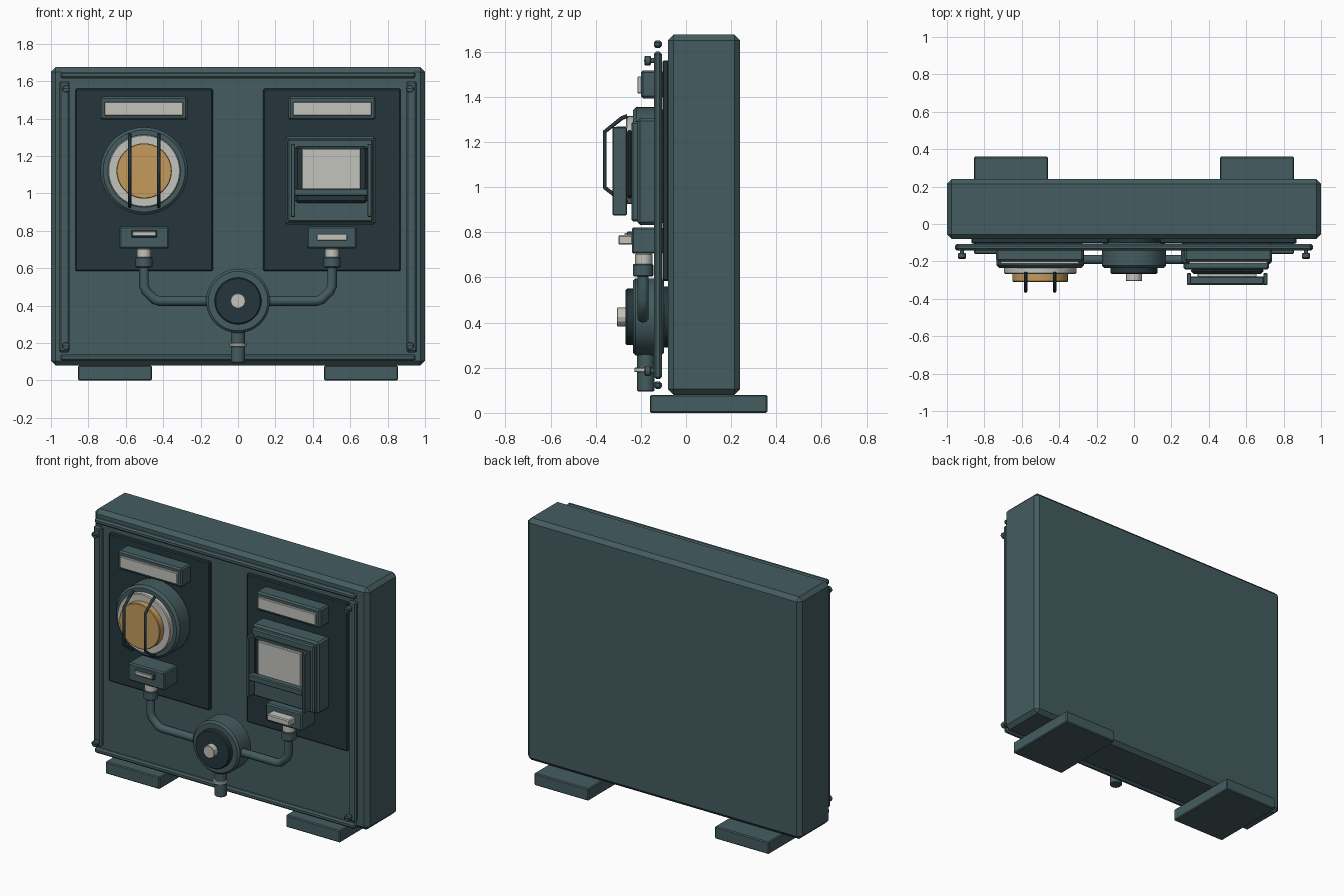
import bpy, bmesh, math
from mathutils import Matrix

if "Cube" in bpy.data.objects:
    bpy.data.objects.remove(bpy.data.objects["Cube"])


def mat(name, col):
    m = bpy.data.materials.new(name)
    m.diffuse_color = (*col, 1)
    m.use_nodes = True
    m.node_tree.nodes["Principled BSDF"].inputs["Base Color"].default_value = m.diffuse_color
    return m


TEAL = mat("slate teal", (0.058, 0.107, 0.117))
DARK = mat("dark slate", (0.018, 0.037, 0.045))
PALE = mat("pale grey", (0.54, 0.55, 0.50))
GOLD = mat("amber", (0.56, 0.33, 0.11))


def finish(name, bm, m, bevel=0, smooth=False):
    bmesh.ops.recalc_face_normals(bm, faces=bm.faces)
    me = bpy.data.meshes.new(name)
    bm.to_mesh(me)
    bm.free()
    me.materials.append(m)
    ob = bpy.data.objects.new(name, me)
    bpy.context.collection.objects.link(ob)
    if bevel:
        mod = ob.modifiers.new("bevel", 'BEVEL')
        mod.width = bevel
        mod.segments = 1
        mod.limit_method = 'ANGLE'
    if smooth:
        bpy.context.view_layer.objects.active = ob
        ob.select_set(True)
        bpy.ops.object.shade_smooth_by_angle(angle=math.radians(35))
        ob.select_set(False)
    return ob


def box(name, x, y, z, m, bevel=0.006):
    bm = bmesh.new()
    bmesh.ops.create_cube(bm, size=1)
    for v in bm.verts:
        for i, (a, b) in enumerate((x, y, z)):
            v.co[i] = (a + b) / 2 + v.co[i] * (b - a)
    return finish(name, bm, m, bevel)


def disc(name, x, z, r, y, m, bevel=0.006, n=48):
    """Cylinder along y."""
    bm = bmesh.new()
    mx = Matrix.Translation((x, (y[0] + y[1]) / 2, z)) @ Matrix.Rotation(math.pi / 2, 4, 'X')
    bmesh.ops.create_cone(bm, cap_ends=True, segments=n, radius1=r, radius2=r,
                          depth=abs(y[1] - y[0]), matrix=mx)
    return finish(name, bm, m, bevel, n > 12)


def post(name, x, y, r, z, m, bevel=0.004, n=24):
    """Cylinder along z."""
    bm = bmesh.new()
    bmesh.ops.create_cone(bm, cap_ends=True, segments=n, radius1=r, radius2=r,
                          depth=z[1] - z[0], matrix=Matrix.Translation((x, y, (z[0] + z[1]) / 2)))
    return finish(name, bm, m, bevel, True)


def tube(name, pts, r, m, res=3):
    cu = bpy.data.curves.new(name, 'CURVE')
    cu.dimensions = '3D'
    cu.bevel_depth = r
    cu.bevel_resolution = res
    cu.use_fill_caps = True
    sp = cu.splines.new('POLY')
    sp.points.add(len(pts) - 1)
    for p, c in zip(sp.points, pts):
        p.co = (*c, 1)
    cu.materials.append(m)
    ob = bpy.data.objects.new(name, cu)
    bpy.context.collection.objects.link(ob)
    return ob


# Cabinet and border rails
box("cabinet", (-1, 1), (-0.08, 0.24), (0.08, 1.675), TEAL, 0.025)
box("top_rail", (-0.95, 0.95), (-0.142, -0.107), (1.615, 1.65), TEAL, 0.01)
box("bottom_rail", (-0.95, 0.95), (-0.142, -0.107), (0.105, 0.14), TEAL, 0.01)

for s, side in ((-1, "left"), (1, "right")):
    def span(a, b):
        return tuple(sorted((s * a, s * b)))
    box(side + "_foot", span(0.46, 0.855), (-0.16, 0.36), (0, 0.08), TEAL)
    box(side + "_rail", span(0.90, 0.957), (-0.142, -0.107), (0.15, 1.6), TEAL, 0.01)
    for z in (0.185, 1.56):
        disc(side + "_screw_shank", s * 0.92, z, 0.011, (-0.155, -0.13), TEAL, 0, 12)
        disc(side + "_screw_head", s * 0.92, z, 0.021, (-0.184, -0.155), TEAL, 0.004, 16)
        box(side + "_screw_slot", (s * 0.92 - 0.018, s * 0.92 + 0.018), (-0.186, -0.18),
            (z - 0.003, z + 0.003), DARK, 0)
    # Dark instrument panel with label holder
    box(side + "_panel", span(0.135, 0.87), (-0.105, -0.075), (0.585, 1.56), DARK)
    box(side + "_label_frame", span(0.27, 0.737), (-0.2, -0.1), (1.393, 1.517), TEAL, 0.01)
    box(side + "_label", span(0.293, 0.713), (-0.215, -0.195), (1.415, 1.49), PALE, 0.003)
    # Terminal box, pipe fitting and pipe into the hub
    box(side + "_terminal_box", span(0.368, 0.633), (-0.24, -0.1), (0.705, 0.822), TEAL, 0.008)
    post(side + "_fitting_ring", s * 0.503, -0.187, 0.038, (0.65, 0.705), PALE)
    post(side + "_fitting", s * 0.503, -0.19, 0.045, (0.605, 0.66), TEAL)
    path = [(s * 0.503, -0.19, 0.63), (s * 0.503, -0.19, 0.505), (s * 0.49, -0.19, 0.475),
            (s * 0.445, -0.19, 0.432), (s * 0.42, -0.19, 0.425), (s * 0.1, -0.19, 0.425)]
    tube(side + "_pipe", path, 0.026, TEAL)

# Terminal windows
box("left_window_frame", (-0.57, -0.432), (-0.262, -0.235), (0.765, 0.803), TEAL, 0.004)
box("left_window", (-0.563, -0.439), (-0.272, -0.255), (0.773, 0.796), PALE, 0.002)
box("right_window", (0.42, 0.585), (-0.3, -0.235), (0.745, 0.787), PALE, 0.006)

# Round gauge with guard bars
gx, gz = -0.502, 1.12
disc("gauge_body", gx, gz, 0.234, (-0.235, -0.1), TEAL, 0.015, 64)
disc("gauge_ring", gx, gz, 0.194, (-0.266, -0.22), PALE, 0.005, 64)
disc("gauge_lens", gx, gz, 0.148, (-0.31, -0.25), GOLD, 0.004, 64)
for x in (-0.579, -0.424):
    bar = [(x, -0.26, 1.315), (x, -0.285, 1.305), (x, -0.36, 1.245), (x, -0.36, 0.998),
           (x, -0.285, 0.94), (x, -0.26, 0.93)]
    tube("gauge_guard_bar", bar, 0.009, DARK, 2)

# Square meter with screen, side guides and cross bar
box("meter_body", (0.25, 0.737), (-0.215, -0.1), (0.833, 1.305), TEAL, 0.012)
box("meter_front", (0.265, 0.722), (-0.242, -0.2), (0.848, 1.29), TEAL, 0.008)
box("meter_bezel", (0.305, 0.692), (-0.266, -0.235), (0.95, 1.252), DARK, 0.012)
box("meter_screen", (0.34, 0.655), (-0.284, -0.26), (1.0, 1.24), PALE, 0.004)
for x in (0.283, 0.692):
    box("meter_guide", (x, x + 0.022), (-0.325, -0.262), (0.875, 1.265), TEAL, 0.004)
box("meter_cross_bar", (0.3, 0.697), (-0.325, -0.28), (0.985, 1.026), TEAL, 0.006)

# Central hub with knob and drain stub
disc("hub_base", 0, 0.425, 0.135, (-0.105, -0.075), DARK, 0)
disc("hub_body", 0, 0.425, 0.171, (-0.235, -0.098), TEAL, 0.012, 64)
disc("hub_face", 0, 0.425, 0.125, (-0.268, -0.22), DARK, 0.006)
disc("hub_knob", 0, 0.425, 0.042, (-0.306, -0.255), PALE, 0.003, 12)
post("drain_stub", 0, -0.178, 0.038, (0.095, 0.28), TEAL)
post("drain_ring", 0, -0.184, 0.045, (0.18, 0.2), PALE)
